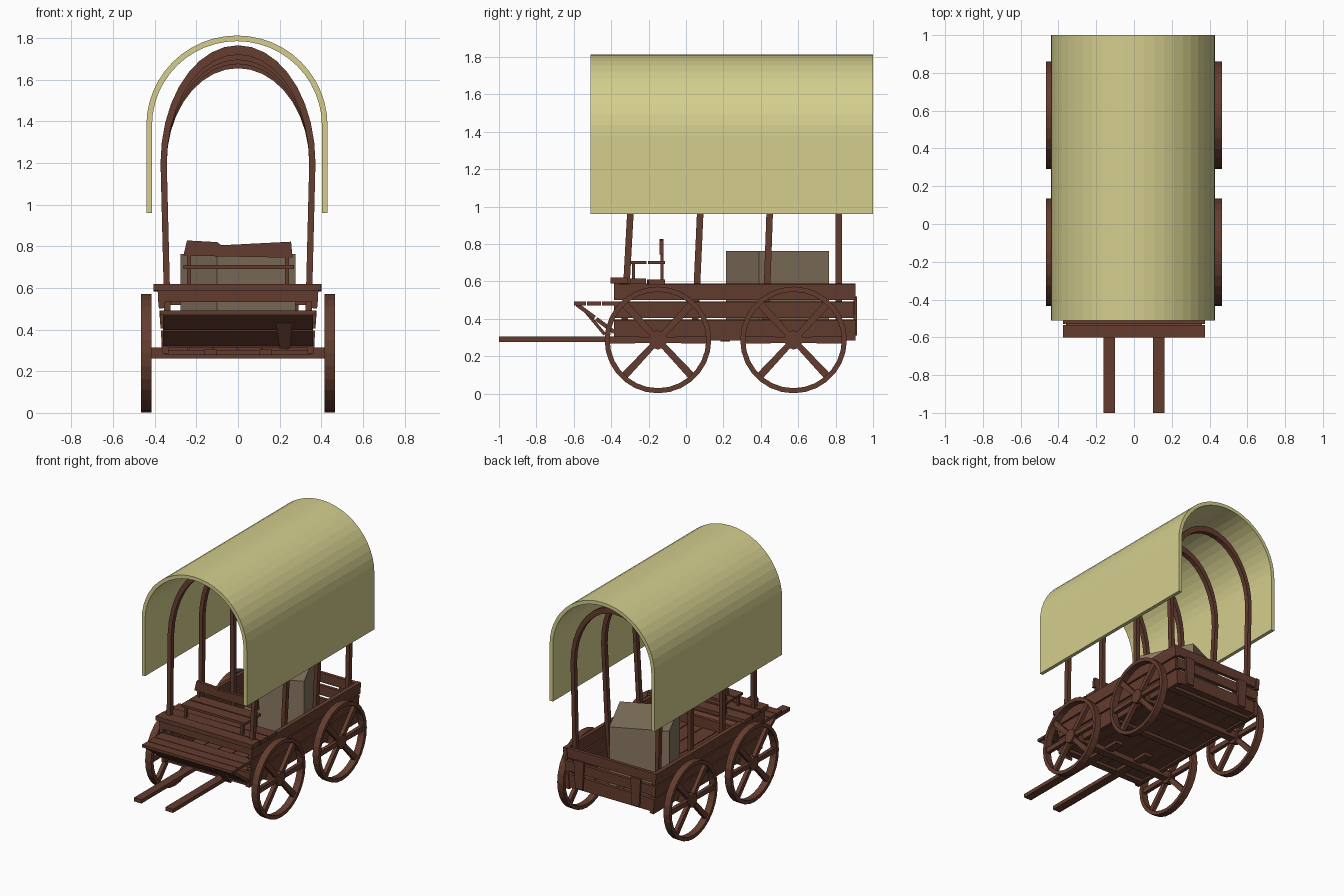
import bpy, bmesh, math
from mathutils import Matrix, Vector

if "Cube" in bpy.data.objects:
    bpy.data.objects.remove(bpy.data.objects["Cube"])


def mat(name, c):
    m = bpy.data.materials.new(name)
    m.diffuse_color = (*c, 1)
    m.use_nodes = True
    m.node_tree.nodes["Principled BSDF"].inputs["Base Color"].default_value = m.diffuse_color
    return m


WOOD = mat("brown wood", (0.127, 0.046, 0.028))
CLOTH = mat("pale canvas", (0.66, 0.62, 0.27))
CRATE = mat("dull tan", (0.245, 0.185, 0.12))


def finish(name, bm, m):
    bmesh.ops.recalc_face_normals(bm, faces=bm.faces[:])
    me = bpy.data.meshes.new(name)
    bm.to_mesh(me)
    bm.free()
    me.materials.append(m)
    ob = bpy.data.objects.new(name, me)
    bpy.context.collection.objects.link(ob)
    return ob


def box(name, x, y, z, m=WOOD, rot=None):
    """Box from ranges, optionally rotated about its own centre."""
    bm = bmesh.new()
    bmesh.ops.create_cube(bm, size=1)
    size = [b - a for a, b in (x, y, z)]
    mid = Vector([(a + b) / 2 for a, b in (x, y, z)])
    t = Matrix.Translation(mid)
    if rot:
        t = t @ Matrix.Rotation(math.radians(rot[0]), 4, rot[1])
    bm.transform(t @ Matrix.Diagonal((*size, 1)))
    return finish(name, bm, m)


def prism(name, pts, vec, m=WOOD):
    """Extrude a flat polygon along a vector."""
    bm = bmesh.new()
    f = bm.faces.new([bm.verts.new(p) for p in pts])
    r = bmesh.ops.extrude_face_region(bm, geom=[f])
    bmesh.ops.translate(bm, vec=vec, verts=[v for v in r["geom"] if isinstance(v, bmesh.types.BMVert)])
    return finish(name, bm, m)


def band(name, outer, inner, vec, m, lean=lambda z: 0, y=0, closed=False, plane="XZ"):
    """Solid strip between an outer and an inner path, extruded along vec."""
    bm = bmesh.new()

    def put(p, off):
        if plane == "XZ":
            q = Vector((p[0], y + lean(p[1]), p[1]))
        else:
            q = Vector((0, p[0], p[1]))
        return bm.verts.new(q + Vector(vec) * off)
    rings = [[put(o, 0), put(o, 1), put(i, 1), put(i, 0)] for o, i in zip(outer, inner)]
    n = len(rings)
    for k in range(n if closed else n - 1):
        a, b = rings[k], rings[(k + 1) % n]
        for j in range(4):
            bm.faces.new((a[j], a[(j + 1) % 4], b[(j + 1) % 4], b[j]))
    if not closed:
        bm.faces.new(rings[0])
        bm.faces.new(rings[-1])
    return finish(name, bm, m)


def arch(foot, z0, a, zs, b, n):
    """Straight legs with a half ellipse on top."""
    arc = [(a * math.cos(math.pi * k / n), zs + b * math.sin(math.pi * k / n)) for k in range(n + 1)]
    return [(foot, z0)] + arc + [(-foot, z0)]


# canvas cover
cover = band("canvas_cover", arch(0.435, 0.96, 0.435, 1.38, 0.432, 24),
             arch(0.408, 0.96, 0.408, 1.38, 0.405, 24), (0, 1.51, 0), CLOTH, y=-0.51)
cover.location.x = -0.005

# hoops
for y, slope, top in ((-0.335, 0.055, 1.765), (0.042, 0.045, 1.74), (0.417, 0.035, 1.72), (0.8, 0.0, 1.70)):
    band("hoop", arch(0.35, 0.32, 0.372, 1.2, top - 1.2, 18),
         arch(0.32, 0.32, 0.342, 1.2, top - 1.245, 18), (0, 0.035, 0), WOOD,
         lean=lambda z, s=slope: s * (z - 0.6), y=y)

# side planks
rows = ((0.285, 0.395, 0.352), (0.405, 0.492, 0.36), (0.502, 0.588, 0.368))
for s in (-1, 1):
    for k, (z0, z1, x) in enumerate(rows):
        box("side_plank", sorted((s * (x - 0.015), s * (x + 0.015))),
            (-0.385 + 0.008 * (k % 2), 0.905 - 0.008 * (k % 2)), (z0, z1), rot=(s * 4, "Y"))

# front and back walls
for z0, z1, x in rows:
    box("back_plank", (-x, x), (0.875, 0.9), (z0 + 0.015, z1))
    box("front_plank", (-x - 0.015, x + 0.015), (-0.385, -0.36), (z0 + 0.03, z1))
for x in (-0.22, 0.25):
    prism("back_bracket", [(x - 0.03, 0.895, 0.31), (x + 0.03, 0.895, 0.31),
                           (x + 0.042, 0.895, 0.52), (x - 0.042, 0.895, 0.52)], (0, 0.018, 0))

# floor planks
for k in range(6):
    x = -0.35 + k * 0.117
    box("floor_plank", (x, x + 0.111), (-0.375, 0.89), (0.3, 0.322))
for y in (-0.33, 0.21, 0.82):
    box("cross_beam", (-0.35, 0.35), (y - 0.025, y + 0.025), (0.278, 0.302))

# shafts
for s in (-1, 1):
    box("shaft", sorted((s * 0.1, s * 0.162)), (-1.0, 0.0), (0.277, 0.305))

# foot rest: flat boards and sloped underside
for y0, y1 in ((-0.6, -0.535), (-0.53, -0.455), (-0.45, -0.38)):
    box("footrest_board", (-0.375, 0.375), (y0, y1), (0.472, 0.492))
for t0, t1 in ((0, 0.48), (0.52, 1)):
    def slope(t):
        return -0.59 + 0.2 * t, 0.468 - 0.148 * t
    (ya, za), (yb, zb) = slope(t0), slope(t1)
    prism("footrest_slope", [(-0.36, ya, za), (-0.36, yb, zb), (-0.36, yb + 0.012, zb + 0.018),
                             (-0.36, ya + 0.012, za + 0.018)], (0.72, 0, 0))
prism("footrest_bracket", [(0.2, -0.44, 0.31), (0.25, -0.44, 0.31), (0.262, -0.54, 0.43),
                           (0.182, -0.54, 0.43)], (0, 0.012, 0.012))

# seat platform
for k, (y0, y1) in enumerate(((-0.4, -0.31), (-0.3, -0.215), (-0.205, -0.115))):
    box("platform_board", (-0.405, 0.4), (y0, y1), (0.588 - 0.003 * k, 0.62 - 0.005 * k), rot=(0.5 * (k - 1), "Z"))

# bench
for y0, y1 in ((-0.3, -0.212), (-0.203, -0.112)):
    box("seat", (-0.262, 0.268), (y0, y1), (0.692, 0.71))
for x in (-0.235, 0.235):
    box("seat_post", (x - 0.01, x + 0.01), (-0.137, -0.12), (0.6, 0.8))
    box("seat_leg", (x - 0.01, x + 0.01), (-0.29, -0.272), (0.6, 0.695))
prism("seat_back", [(-0.262, -0.142, 0.755), (0.262, -0.142, 0.745), (0.255, -0.142, 0.822),
                    (-0.08, -0.142, 0.805), (-0.1, -0.142, 0.82), (-0.245, -0.142, 0.828)], (0, 0.022, 0))

# crate
box("crate", (-0.207, 0.207), (0.283, 0.697), (0.322, 0.762), CRATE, rot=(25, "Z"))

# axles and wheels
for cy in (-0.15, 0.575):
    box("axle", (-0.43, 0.43), (cy - 0.03, cy + 0.03), (0.262, 0.315))
    for s in (-1, 1):
        def ring(r, n=28):
            return [(cy + r * math.cos(2 * math.pi * k / n), 0.287 + r * math.sin(2 * math.pi * k / n))
                    for k in range(n)]
        rim = band("wheel_rim", ring(0.285), ring(0.258), (0.05, 0, 0), WOOD, closed=True, plane="YZ")
        rim.location.x = 0.415 if s > 0 else -0.465
        hub = prism("wheel_hub", [(-0.022, *p) for p in ring(0.052, 8)], (0.044, 0, 0))
        hub.location.x = s * 0.44
        for a in (0, 47, 133, 180, 227, 313):
            c, d = math.cos(math.radians(a)), math.sin(math.radians(a))
            pts = [(s * 0.44 - 0.014, cy + r * c - w * d, 0.287 + r * d + w * c)
                   for r, w in ((0.03, 0.016), (0.265, 0.02), (0.265, -0.02), (0.03, -0.016))]
            prism("wheel_spoke", pts, (0.028, 0, 0))
